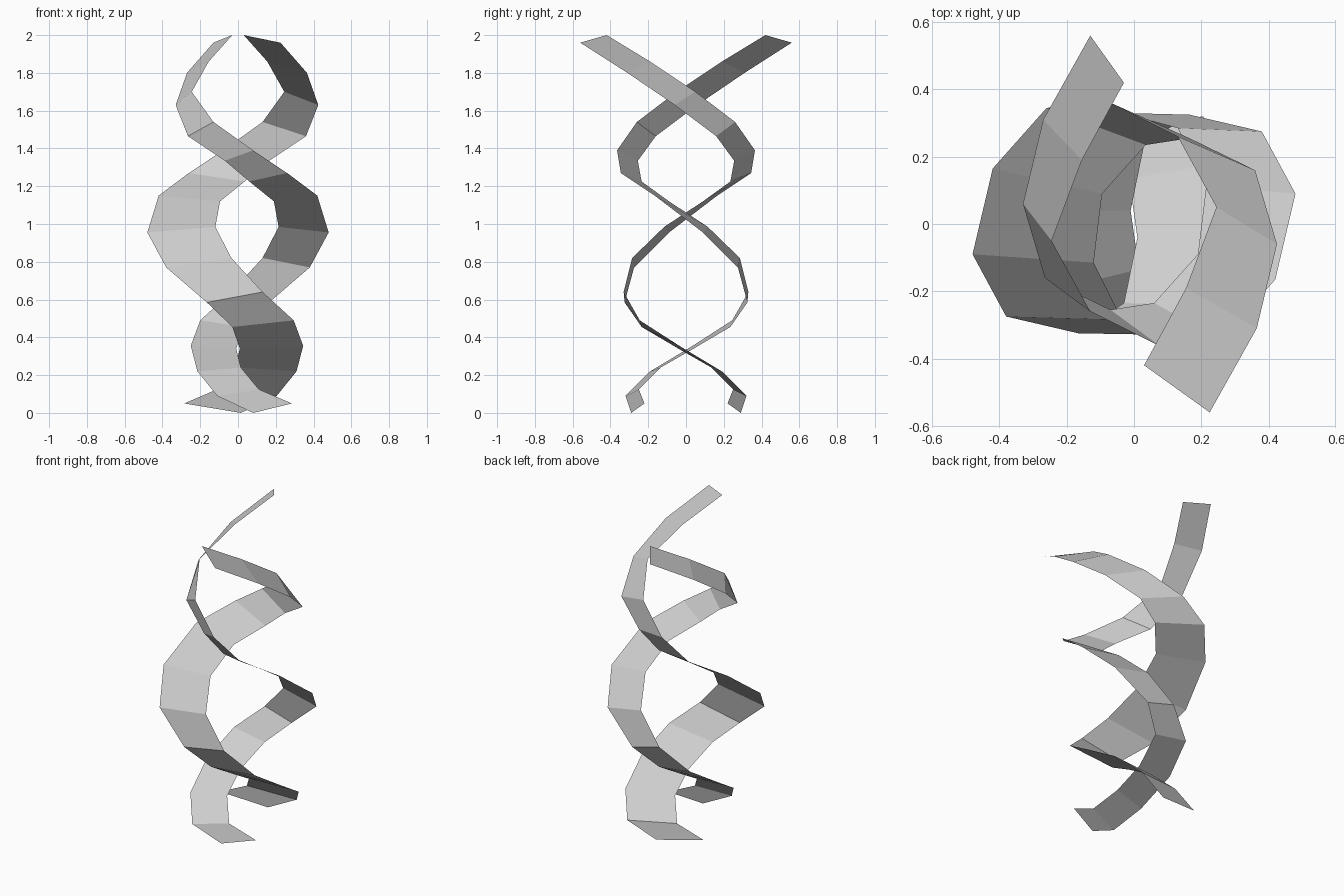
import bpy
import bmesh
from mathutils import Vector

default_cube = bpy.data.objects.get("Cube")
if default_cube:
    bpy.data.objects.remove(default_cube, do_unlink=True)


def make_material(name, colour):
    material = bpy.data.materials.new(name)
    material.use_nodes = True
    material.diffuse_color = colour
    shader = material.node_tree.nodes["Principled BSDF"]
    shader.inputs["Base Color"].default_value = colour
    shader.inputs["Roughness"].default_value = 0.8
    return material


# First rail of the twisted ribbon, from the top down
main_rail = [
    (-.03, .42, 2), (-.155, .19, 1.86), (-.245, -.05, 1.7),
    (-.13, -.26, 1.54), (.08, -.365, 1.39), (.26, -.345, 1.27),
    (.42, -.165, 1.15), (.48, .09, .955), (.38, .275, .77),
    (.165, .325, .585), (.03, .235, .455), (-.01, .04, .34),
    (.015, -.135, .24), (.11, -.25, .125), (.285, -.22, .05),
]

# Second rail, paired point by point with the first
side_rail = [
    (-.13, .56, 1.96), (-.27, .31, 1.8), (-.33, .06, 1.63),
    (-.265, -.16, 1.465), (-.07, -.255, 1.335), (.06, -.235, 1.225),
    (.19, -.09, 1.12), (.215, .115, .985), (.13, .285, .82),
    (-.035, .33, .64), (-.2, .245, .49), (-.25, .035, .355),
    (-.215, -.19, .22), (-.11, -.32, .09), (.08, -.29, 0),
]

# The side rails turn about an axis slightly off the centre
main_axis = Vector((0, 0, 0))
side_axis = Vector((.0475, 0, 0))


def half_turn(point, axis):
    """Rotate a point by half a turn about a vertical axis."""
    return Vector((2 * axis.x - point[0], 2 * axis.y - point[1], point[2]))


def build_ribbon(name, first_rail, second_rail, material):
    """Bridge two rails with a strip of flat quads."""
    mesh = bpy.data.meshes.new(name)
    strip = bmesh.new()
    previous = None
    for first, second in zip(first_rail, second_rail):
        rung = strip.verts.new(first), strip.verts.new(second)
        if previous:
            strip.faces.new((previous[0], previous[1], rung[1], rung[0]))
        previous = rung
    strip.to_mesh(mesh)
    strip.free()
    mesh.materials.append(material)
    ribbon = bpy.data.objects.new(name, mesh)
    bpy.context.collection.objects.link(ribbon)
    return ribbon


grey = make_material("plain_grey", (.62, .62, .62, 1))

# Two intertwined strands, the second half a turn round from the first
build_ribbon("left_ribbon_strand", main_rail, side_rail, grey)
build_ribbon(
    "right_ribbon_strand",
    [half_turn(point, main_axis) for point in main_rail],
    [half_turn(point, side_axis) for point in side_rail],
    grey,
)
